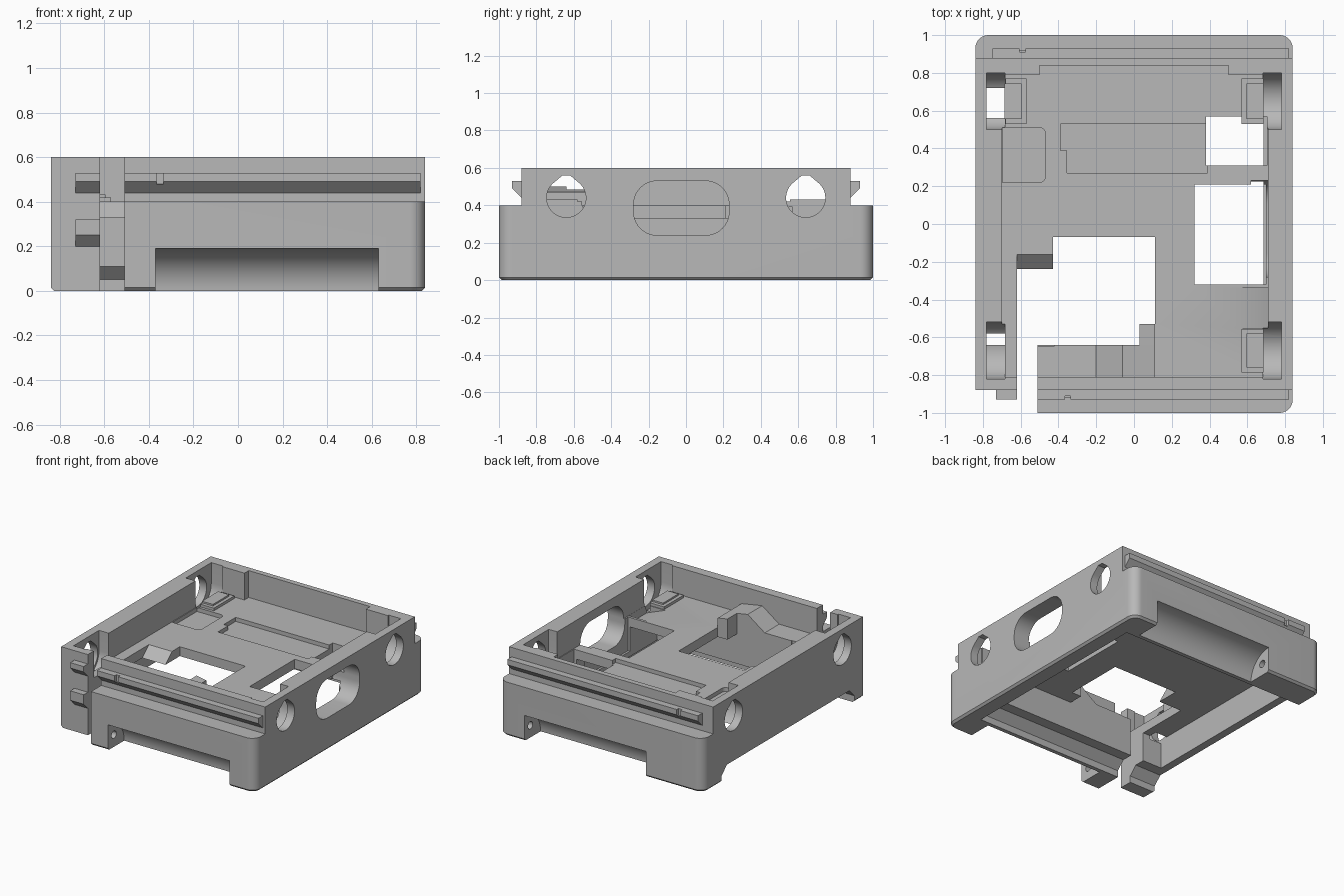
import bpy, bmesh, math

if "Cube" in bpy.data.objects:
    bpy.data.objects.remove(bpy.data.objects["Cube"])

grey = bpy.data.materials.new("plain_grey")
grey.diffuse_color = (0.48, 0.48, 0.48, 1)
grey.use_nodes = True
grey.node_tree.nodes["Principled BSDF"].inputs["Base Color"].default_value = grey.diffuse_color


def prism(name, pts, axis, a, b):
    """Extrude a 2D profile along an axis (x: y,z / y: x,z / z: x,y)."""
    place = {"x": lambda p, t: (t, p[0], p[1]),
             "y": lambda p, t: (p[0], t, p[1]),
             "z": lambda p, t: (p[0], p[1], t)}[axis]
    bm = bmesh.new()
    lo = [bm.verts.new(place(p, a)) for p in pts]
    hi = [bm.verts.new(place(p, b)) for p in pts]
    n = len(pts)
    bm.faces.new(lo)
    bm.faces.new(hi)
    for i in range(n):
        bm.faces.new((lo[i], lo[(i + 1) % n], hi[(i + 1) % n], hi[i]))
    bmesh.ops.recalc_face_normals(bm, faces=bm.faces)
    me = bpy.data.meshes.new(name)
    bm.to_mesh(me)
    bm.free()
    ob = bpy.data.objects.new(name, me)
    bpy.context.collection.objects.link(ob)
    me.materials.append(grey)
    return ob


def box(name, x0, x1, y0, y1, z0, z1):
    return prism(name, [(x0, y0), (x1, y0), (x1, y1), (x0, y1)], "z", z0, z1)


def arc(cx, cy, r, a0, a1, n=10):
    return [(cx + r * math.cos(math.radians(a0 + (a1 - a0) * i / n)),
             cy + r * math.sin(math.radians(a0 + (a1 - a0) * i / n))) for i in range(n + 1)]


def boolean(target, tool, op):
    m = target.modifiers.new(op, "BOOLEAN")
    m.operation, m.object, m.solver = op, tool, "EXACT"
    bpy.context.view_layer.objects.active = target
    bpy.ops.object.modifier_apply(modifier=m.name)
    bpy.data.objects.remove(tool)


# Lower body with rounded corners and a small bottom chamfer
outline = (arc(0.77, -0.93, 0.07, -90, 0) + arc(0.77, 0.93, 0.07, 0, 90)
           + arc(-0.77, 0.93, 0.07, 90, 180) + [(-0.84, -1)])
body = prism("housing", outline, "z", 0, 0.4)
bm = bmesh.new()
bm.from_mesh(body.data)
bottom = [e for e in bm.edges if all(v.co.z < 0.001 for v in e.verts)]
bmesh.ops.bevel(bm, geom=bottom, offset=0.015, segments=1, affect="EDGES")
bm.to_mesh(body.data)
bm.free()

# Upper body
boolean(body, box("upper_body", -0.84, 0.84, -0.88, 0.88, 0.3, 0.6), "UNION")


def cut(tool):
    boolean(body, tool, "DIFFERENCE")


# Front left step, interior tray and underside cavity
cut(box("corner_step", -0.9, -0.55, -1.1, -0.88, -0.1, 0.7))
cut(box("tray", -0.70, 0.71, -0.81, 0.79, 0.40, 0.7))
cut(box("tray_back", -0.50, 0.50, 0.7, 0.84, 0.40, 0.7))
cut(box("cavity", -0.78, 0.685, -0.64, 0.72, 0.08, 0.33))
# Slide channel, open on the left
cut(prism("slide_channel", [(-0.78, -0.1), (0.78, -0.1), (0.78, 0.05), (0.72, 0.11),
                            (-0.72, 0.11), (-0.78, 0.05)], "x", -0.9, 0.72))

# Hinge recesses front and back, with pin holes in their ends
for s in (-1, 1):
    quarter = [(s * p[0], p[1]) for p in arc(1, 0, 0.19, 90, 180, 14)]
    cut(prism("hinge_recess", quarter + [(s * 0.81, -0.1), (s * 1.1, -0.1), (s * 1.1, 0.19)],
              "x", -0.37, 0.63))
    cut(prism("pin_hole", arc(s * 0.93, 0.09, 0.028, 0, 345, 15), "x", -0.45, 0.72))

# Openings through the tray floor
for x0, x1, y0, y1 in ((-0.43, 0.11, -0.53, -0.07), (-0.45, 0.03, -0.64, -0.5),
                       (-0.62, -0.42, -0.645, -0.24), (0.32, 0.70, -0.32, 0.21),
                       (0.38, 0.705, 0.31, 0.57)):
    cut(box("floor_opening", x0, x1, y0, y1, 0.15, 0.5))
cut(box("front_slot", -0.62, -0.51, -1.1, -0.6, -0.1, 0.7))

# Shallow floor pockets and sloped floor edges
cut(box("floor_pocket", -0.39, 0.39, 0.39, 0.53, 0.37, 0.45))
cut(box("floor_pocket_low", -0.355, 0.39, 0.27, 0.40, 0.37, 0.45))
cut(prism("side_pocket", [(-0.695, 0.22)] + arc(-0.5, 0.25, 0.03, -90, 0, 5)
          + arc(-0.5, 0.48, 0.03, 0, 90, 5) + [(-0.695, 0.51)], "z", 0.37, 0.45))
cut(prism("left_ramp", [(-0.16, 0.402), (-0.25, 0.402), (-0.25, 0.32)], "x", -0.62, -0.43))
cut(prism("right_ramp", [(0.55, 0.402), (0.709, 0.402), (0.709, 0.34)], "y", -0.55, -0.34))

# Side wall holes with a pointed top, and the open pockets behind them
for s in (-1, 1):
    for yh, yp in ((-0.64, -0.67), (0.64, 0.65)):
        drop = arc(yh, 0.44, 0.105, 135, 405, 26) + [(yh + 0.02, 0.56), (yh - 0.02, 0.56)]
        cut(prism("wall_hole", drop, "x", s * 0.74, s * 0.9))
        pocket = arc(yp, 0.45, 0.15, 180, 360, 24) + [(yp + 0.15, 0.7), (yp - 0.15, 0.7)]
        cut(prism("wall_pocket", pocket, "x", s * 0.682, s * 0.78))

# Long rounded window in the right wall
r = 0.125
window = (arc(0.23 - r, 0.24 + r, r, -90, 0) + arc(0.23 - r, 0.53 - r, r, 0, 90)
          + arc(-0.28 + r, 0.53 - r, r, 90, 180) + arc(-0.28 + r, 0.24 + r, r, 180, 270))
cut(prism("wall_window", window, "x", 0.62, 0.9))

# Snap rails on the front and back, with a small notch
for s, x0, xn in ((-1, -0.51, -0.35), (1, -0.75, -0.59)):
    rail = prism("snap_rail", [(s * 0.87, 0.53), (s * 0.93, 0.53), (s * 0.93, 0.49),
                               (s * 0.88, 0.44), (s * 0.87, 0.44)], "x", x0, 0.82)
    y0, y1 = sorted((s * 0.91, s * 0.95))
    boolean(rail, box("notch", xn - 0.015, xn + 0.015, y0, y1, 0.48, 0.6), "DIFFERENCE")

# Latch tabs on the front left column
for z in (0.20, 0.44):
    prism("latch_tab", [(-0.87, z + 0.09 + 0.03 * (z < 0.3)), (-0.93, z + 0.09 + 0.03 * (z < 0.3)),
                        (-0.93, z + 0.05), (-0.88, z), (-0.87, z)], "x", -0.73, -0.62)

# Raised corner seats with a smaller inner pad
for x0, x1, y0, y1 in ((-0.68, -0.57, 0.53, 0.77), (0.57, 0.685, 0.53, 0.77),
                       (0.57, 0.685, -0.785, -0.555)):
    box("corner_seat", x0, x1, y0, y1, 0.39, 0.42)
    s = 1 if x0 > 0 else -1
    inner = sorted((s * 0.685, s * 0.595))
    box("corner_pad", inner[0], inner[1], y0 + 0.025, y1 - 0.025, 0.39, 0.432)

# Raised block by the front wall
prism("front_block", [(0.11, 0.33), (0.11, 0.47), (-0.06, 0.50), (-0.2, 0.40), (-0.2, 0.33)],
      "y", -0.815, -0.64)
prism("front_block_step", [(0.03, 0.33), (0.11, 0.33), (0.11, 0.47), (0.03, 0.484)],
      "y", -0.645, -0.53)

# Smooth the curved walls while keeping edges sharp
for ob in bpy.context.scene.objects:
    ob.select_set(True)
bpy.context.view_layer.objects.active = body
bpy.ops.object.shade_smooth_by_angle(angle=math.radians(30))
